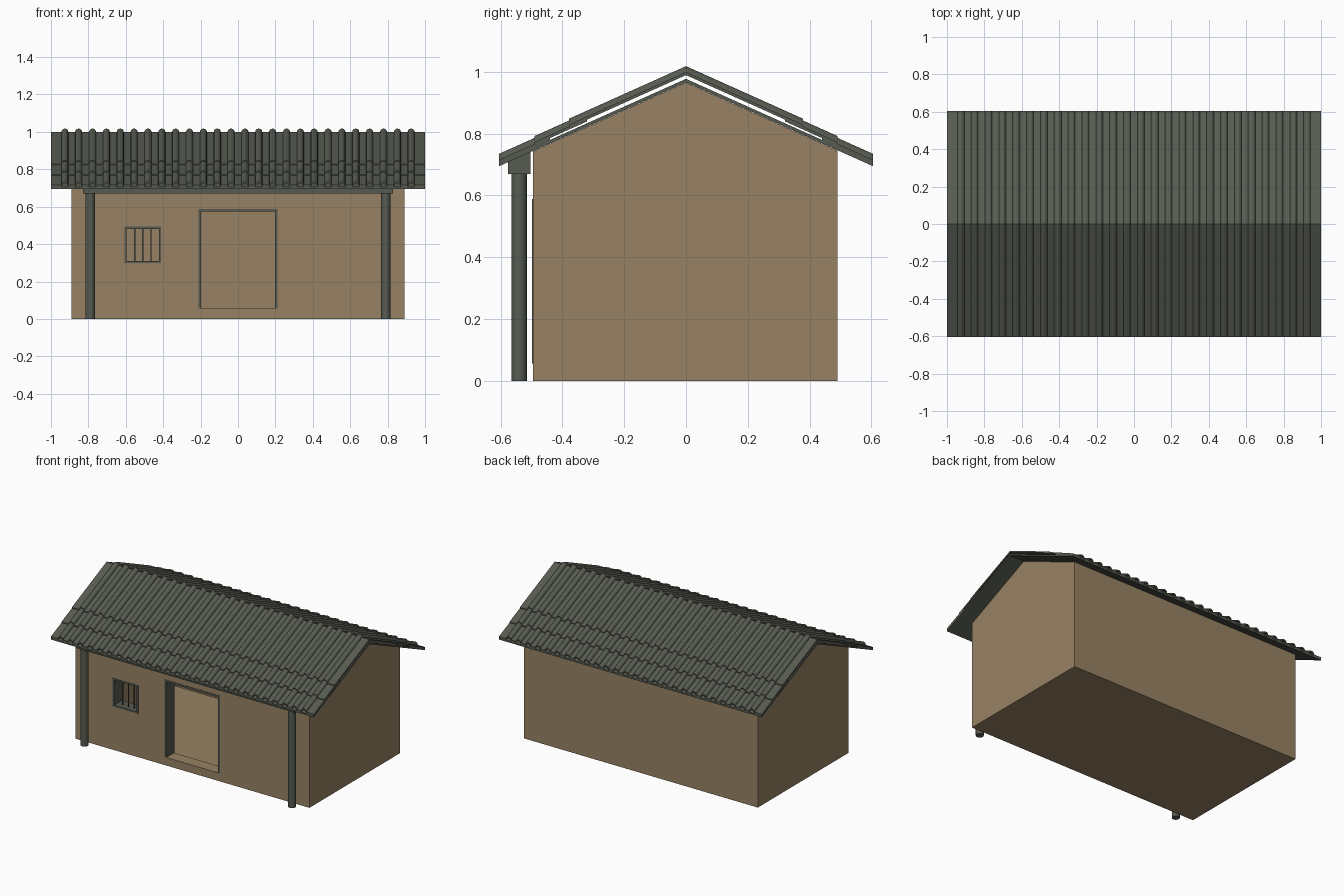
import bpy, bmesh, math

if "Cube" in bpy.data.objects:
    bpy.data.objects.remove(bpy.data.objects["Cube"])


def material(name, rgb):
    m = bpy.data.materials.new(name)
    m.diffuse_color = (*rgb, 1)
    m.use_nodes = True
    m.node_tree.nodes["Principled BSDF"].inputs["Base Color"].default_value = m.diffuse_color
    return m


EARTH = material("earth_brown", (0.31, 0.225, 0.125))
SLATE = material("slate_grey", (0.095, 0.105, 0.082))
SLOPE = 0.449


def finish(name, bm, mat):
    bmesh.ops.recalc_face_normals(bm, faces=bm.faces)
    me = bpy.data.meshes.new(name)
    bm.to_mesh(me)
    bm.free()
    me.materials.append(mat)
    ob = bpy.data.objects.new(name, me)
    bpy.context.collection.objects.link(ob)
    return ob


def add_prism(bm, yz, x0, x1):
    """Closed y-z outline extruded along x."""
    a = [bm.verts.new((x0, y, z)) for y, z in yz]
    b = [bm.verts.new((x1, y, z)) for y, z in yz]
    n = len(yz)
    bm.faces.new(a)
    bm.faces.new(b[::-1])
    for i in range(n):
        j = (i + 1) % n
        bm.faces.new((a[i], a[j], b[j], b[i]))


def prism(name, yz, x0, x1, mat):
    bm = bmesh.new()
    add_prism(bm, yz, x0, x1)
    return finish(name, bm, mat)


def boxes(name, dims, mat):
    """Several boxes (x0, x1, y0, y1, z0, z1) in one object."""
    bm = bmesh.new()
    for x0, x1, y0, y1, z0, z1 in dims:
        add_prism(bm, [(y0, z0), (y1, z0), (y1, z1), (y0, z1)], x0, x1)
    return finish(name, bm, mat)


def gable(y0, y1, z0, apex):
    return [(y0, z0), (y1, z0), (y1, apex - SLOPE * abs(y1)),
            (0, apex), (y0, apex - SLOPE * abs(y0))]


# Hollow gabled walls with door and window openings
walls = prism("walls", gable(-0.495, 0.49, 0, 0.965), -0.89, 0.89, EARTH)
cutters = [
    prism("room_cutter", gable(-0.41, 0.41, 0.05, 0.93), -0.81, 0.81, EARTH),
    boxes("door_cutter", [(-0.21, 0.21, -0.6, -0.3, 0.055, 0.587)], EARTH),
    boxes("window_cutter", [(-0.605, -0.413, -0.6, -0.3, 0.30, 0.492)], EARTH),
]
for c in cutters:
    mod = walls.modifiers.new(c.name, 'BOOLEAN')
    mod.operation = 'DIFFERENCE'
    mod.solver = 'EXACT'
    mod.object = c
    c.hide_render = True
    c.hide_viewport = True

# Door frame, open at the threshold
Y0, Y1, T = -0.498, -0.409, 0.013
boxes("door_frame", [
    (-0.211, -0.211 + T, Y0, Y1, 0.056, 0.588),
    (0.211 - T, 0.211, Y0, Y1, 0.056, 0.588),
    (-0.211 + T, 0.211 - T, Y0, Y1, 0.588 - T, 0.588)], SLATE)

# Window frame and bars
WX0, WX1, WZ0, WZ1, W = -0.606, -0.412, 0.299, 0.493, 0.011
boxes("window_frame", [
    (WX0, WX0 + W, Y0, Y1, WZ0, WZ1),
    (WX1 - W, WX1, Y0, Y1, WZ0, WZ1),
    (WX0 + W, WX1 - W, Y0, Y1, WZ0, WZ0 + W),
    (WX0 + W, WX1 - W, Y0, Y1, WZ1 - W, WZ1)], SLATE)
boxes("window_bars", [(x - 0.003, x + 0.003, -0.466, -0.46, WZ0, WZ1)
                      for x in (-0.552, -0.509, -0.466)], SLATE)

# Porch posts and the beam they carry
for side, x in (("left", -0.79), ("right", 0.79)):
    bm = bmesh.new()
    bmesh.ops.create_cone(bm, cap_ends=True, segments=16, radius1=0.025,
                          radius2=0.025, depth=0.68)
    bmesh.ops.translate(bm, verts=bm.verts, vec=(x, -0.54, 0.34))
    post = finish("porch_post_" + side, bm, SLATE)
    for p in post.data.polygons:
        p.use_smooth = abs(p.normal.z) < 0.5
    for e in post.data.edges:
        za, zb = (post.data.vertices[v].co.z for v in e.vertices)
        e.use_edge_sharp = abs(za - zb) < 0.01
prism("porch_beam", [(-0.575, 0.67), (-0.503, 0.67), (-0.503, 0.742),
                     (-0.575, 0.710)], -0.83, 0.83, SLATE)

# Thin roof deck lying on the gables
E = 0.605
prism("roof_deck", [(-E, 0.966 - SLOPE * E), (0, 0.966), (E, 0.966 - SLOPE * E),
                    (E, 0.977 - SLOPE * E), (0, 0.977), (-E, 0.977 - SLOPE * E)],
      -1, 1, SLATE)

# Tile cross-section: flat pans with a round rib over each seam
PITCH, R = 2 / 27, 0.019
section = [(-1.0, 0.0)]
for i in range(1, 27):
    cx = -1 + i * PITCH
    for k in range(7):
        a = math.pi * k / 6
        section.append((cx - R * math.cos(a), R * math.sin(a)))
section.append((1.0, 0.0))


def tile_course(name, y0, y1, top, sign):
    """One course of ribbed tiles from y0 down to y1."""
    bm = bmesh.new()
    t = 0.010
    rows = []
    for y, dz in ((y0, 0), (y1, 0), (y1, -t), (y0, -t)):
        rows.append([bm.verts.new((x, sign * y, top - SLOPE * y + h + dz))
                     for x, h in section])
    for r in range(4):
        a, b = rows[r], rows[(r + 1) % 4]
        for i in range(len(section) - 1):
            bm.faces.new((a[i], a[i + 1], b[i + 1], b[i]))
    for end in (0, -1):
        bm.faces.new([row[end] for row in rows])
    return finish(name, bm, SLATE)


# Three overlapping courses on each slope
for side, s in (("front", -1), ("back", 1)):
    tile_course("upper_tiles_" + side, 0.0, 0.378, 0.999, s)
    tile_course("middle_tiles_" + side, 0.32, 0.49, 0.993, s)
    tile_course("eave_tiles_" + side, 0.44, E, 0.987, s)
